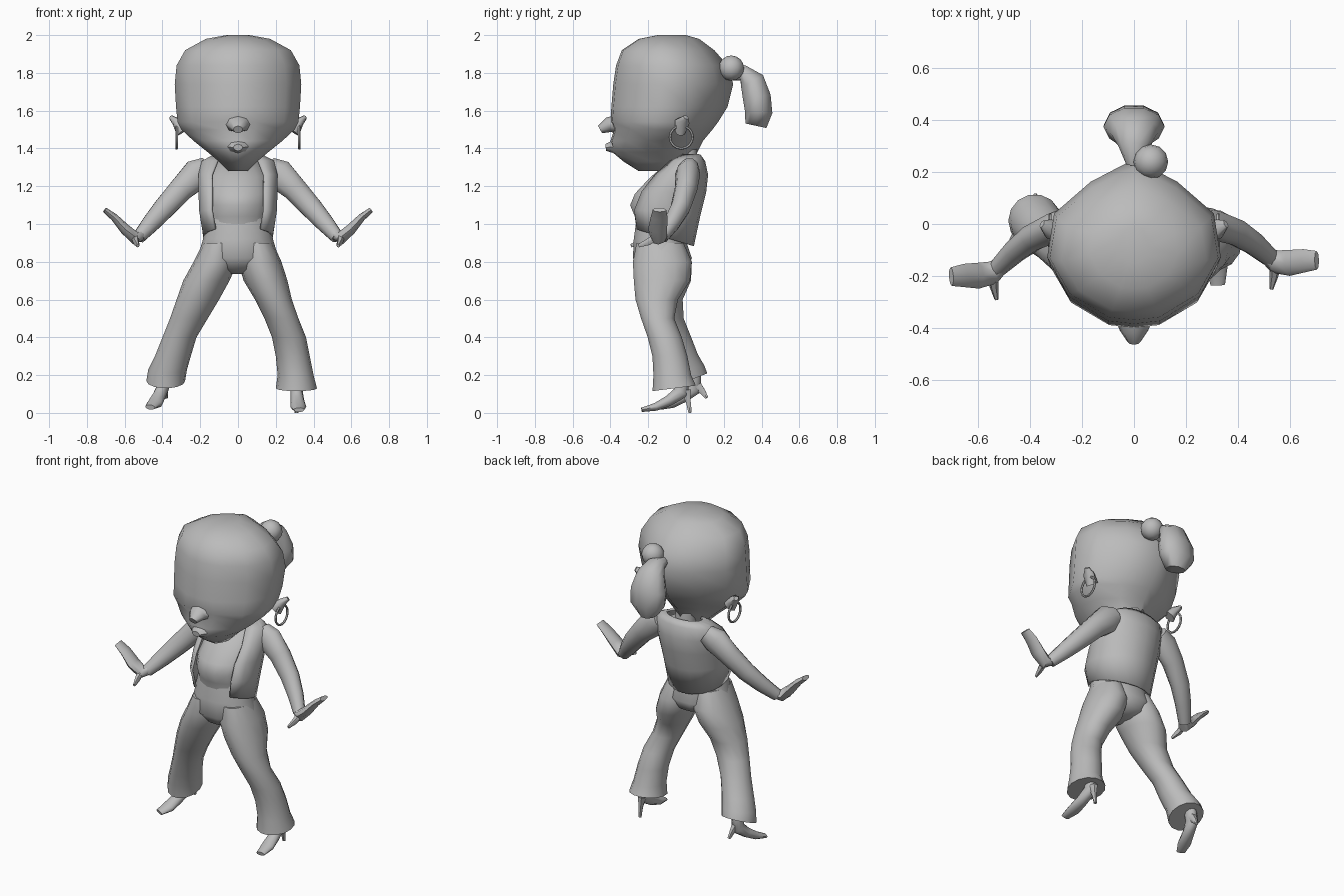
import bpy, math
from mathutils import Vector

if "Cube" in bpy.data.objects:
    bpy.data.objects.remove(bpy.data.objects["Cube"])

grey = bpy.data.materials.new("plain grey")
grey.use_nodes = True
COLOUR = (0.5, 0.5, 0.5, 1)
grey.diffuse_color = COLOUR
grey.node_tree.nodes["Principled BSDF"].inputs["Base Color"].default_value = COLOUR


def finish(ob, name, angle=55):
    ob.name = ob.data.name = name
    ob.data.materials.append(grey)
    bpy.ops.object.select_all(action='DESELECT')
    ob.select_set(True)
    bpy.context.view_layer.objects.active = ob
    bpy.ops.object.mode_set(mode='EDIT')
    bpy.ops.mesh.select_all(action='SELECT')
    bpy.ops.mesh.normals_make_consistent(inside=False)
    bpy.ops.object.mode_set(mode='OBJECT')
    bpy.ops.object.shade_smooth_by_angle(angle=math.radians(angle))
    return ob


def skin(name, rings, closed=True, angle=55):
    """Join rings of points with quads, capping both ends if closed."""
    n, verts, faces = len(rings[0]), [p for r in rings for p in r], []
    for i in range(len(rings) - 1):
        for j in range(n if closed else n - 1):
            k = (j + 1) % n
            faces.append((i * n + j, i * n + k, (i + 1) * n + k, (i + 1) * n + j))
    if closed:
        faces += [tuple(range(n)), tuple(range(len(verts) - n, len(verts)))]
    me = bpy.data.meshes.new(name)
    me.from_pydata(verts, [], faces)
    ob = bpy.data.objects.new(name, me)
    bpy.context.collection.objects.link(ob)
    return finish(ob, name, angle)


def circle(n):
    return [(math.cos(2 * math.pi * i / n), math.sin(2 * math.pi * i / n)) for i in range(n)]


def stack(name, rows, n=14):
    """Level oval rings: z, x min, x max, y min, y max, rise towards the back."""
    rings = []
    for z, x0, x1, y0, y1, rise in rows:
        rings.append([((x0 + x1) / 2 + c * (x1 - x0) / 2, (y0 + y1) / 2 + s * (y1 - y0) / 2,
                       z + rise * s) for c, s in circle(n)])
    return skin(name, rings)


def tube(name, path, ref, n=10):
    """Oval tube: x, y, z, radius along ref, radius across it."""
    pts, rings = [Vector(p[:3]) for p in path], []
    for i, p in enumerate(pts):
        t = (pts[min(i + 1, len(pts) - 1)] - pts[max(i - 1, 0)]).normalized()
        u = Vector(ref)
        u = (u - u.dot(t) * t).normalized()
        v = t.cross(u)
        rings.append([p + u * c * path[i][3] + v * s * path[i][4] for c, s in circle(n)])
    return skin(name, rings)


# Head: kite-like plan, flat across the face and pointed at the back
half = [(0, -1), (.3, -.96), (.76, -.62), (1, -.1), (.92, .4), (.5, .75), (0, 1)]
plan = half + [(-x, y) for x, y in half[-2:0:-1]]
head_rows = [(2, .06, -.15, 0), (1.98, .17, -.25, .07), (1.92, .28, -.34, .15),
             (1.84, .325, -.37, .22), (1.74, .335, -.385, .25), (1.62, .328, -.395, .22),
             (1.54, .32, -.4, .17), (1.5, .3, -.38, .14), (1.44, .235, -.4, .09),
             (1.38, .16, -.39, .06), (1.33, .1, -.33, .04), (1.28, .05, -.25, -.05)]
head = []
for z, rx, yf, yb in head_rows:
    mid = yf + .45 * (yb - yf)
    head.append([(x * rx, mid + y * (mid - yf if y < 0 else yb - mid), z) for x, y in plan])
skin("head", head, angle=70)

# Face bumps
tube("nose", [(0, -.36, 1.53, .075, .05), (0, -.41, 1.525, .055, .04),
              (0, -.455, 1.5, .025, .022)], (1, 0, 0), 8)
tube("lips", [(0, -.37, 1.41, .07, .04), (0, -.425, 1.405, .025, .018)], (1, 0, 0), 8)

# Ponytail and its bobble
tube("ponytail", [(0, .23, 1.79, .03, .03), (0, .3, 1.8, .06, .045), (0, .35, 1.755, .09, .07),
                  (0, .375, 1.67, .118, .078), (0, .385, 1.59, .115, .076),
                  (0, .37, 1.52, .06, .06)], (1, 0, 0))
bpy.ops.mesh.primitive_uv_sphere_add(segments=12, ring_count=8, radius=.067, location=(.065, .24, 1.825))
finish(bpy.context.object, "hair_bobble")

# Ears and hoop earrings
for s, side in ((1, "left"), (-1, "right")):
    tube(side + "_ear", [(s * .29, -.03, 1.49, .03, .04), (s * .325, -.02, 1.54, .04, .025),
                         (s * .355, 0, 1.565, .015, .012)], (0, 1, 0), 8)
    bpy.ops.mesh.primitive_torus_add(major_segments=16, minor_segments=6, major_radius=.06,
                                     minor_radius=.007, location=(s * .325, -.025, 1.46),
                                     rotation=(0, math.pi / 2, 0))
    finish(bpy.context.object, side + "_earring")

# Neck and shirt
stack("neck", [(1.25, -.07, .07, -.06, .07, 0), (1.4, -.06, .06, -.06, .06, 0)], 10)
stack("shirt", [(.97, -.16, .16, -.265, 0, 0), (1.04, -.16, .16, -.275, .02, 0),
                (1.1, -.17, .17, -.3, .05, 0), (1.16, -.175, .175, -.275, .07, 0),
                (1.25, -.16, .16, -.19, .08, 0), (1.33, -.11, .11, -.09, .07, 0)])

# Open waistcoat: z, half width, y front, y back, front opening angle, drop at the back
vest = []
for z, rx, yf, yb, reach, drop in [(.985, .18, -.3, .035, 138, .1), (1.08, .2, -.325, .07, 136, .03),
                                   (1.17, .205, -.28, .1, 138, 0), (1.26, .205, -.2, .11, 138, 0),
                                   (1.33, .19, -.1, .095, 145, 0), (1.365, .12, -.04, .07, 130, 0)]:
    row = []
    for i in range(15):
        a = math.radians(reach) * (i / 7 - 1)
        row.append((rx * math.sin(a), (yf + yb) / 2 + (yb - yf) / 2 * math.cos(a),
                    z - drop * (math.cos(a) + 1) / 2))
    vest.append(row)
waistcoat = skin("waistcoat", vest, closed=False)
shell = waistcoat.modifiers.new("thickness", 'SOLIDIFY')
shell.thickness, shell.offset = .014, 0

# Arms with raised flat hands and a thumb
for s, side, lean in ((1, "left", 0), (-1, "right", .13)):
    def reach(path):
        return [(s * x, y - lean * (x - .22), z, a, b) for x, y, z, a, b in path]
    tube(side + "_arm", reach([(.16, .02, 1.3, .05, .06), (.215, .01, 1.265, .065, .085),
                               (.3, 0, 1.185, .06, .068), (.39, -.03, 1.085, .053, .06),
                               (.46, -.075, 1.005, .045, .05), (.525, -.13, .93, .036, .036)]), (0, 1, 0))
    tube(side + "_hand", reach([(.505, -.12, .945, .03, .03), (.545, -.145, .925, .045, .035),
                                (.6, -.15, .975, .05, .028), (.655, -.142, 1.035, .045, .02),
                                (.705, -.14, 1.075, .036, .014)]), (0, 1, 0), 8)
    tube(side + "_thumb", reach([(.545, -.16, .93, .022, .022), (.54, -.2, .905, .017, .02),
                                 (.53, -.25, .885, .008, .01)]), (1, 0, 0), 6)

# Trousers: hips and two flared legs in mid stride
stack("hips", [(1.03, -.165, .165, -.265, 0, 0), (.92, -.185, .185, -.28, .0, 0),
               (.82, -.215, .215, -.285, .035, 0), (.76, -.13, .13, -.24, .01, 0),
               (.735, -.05, .05, -.18, -.05, 0)])
stack("left_leg", [(.9, .02, .185, -.265, -.01, 0), (.8, .0, .23, -.285, .035, 0),
                   (.7, .03, .262, -.28, .025, 0), (.6, .09, .285, -.27, -.04, 0),
                   (.5, .14, .32, -.24, -.06, 0), (.4, .18, .36, -.205, -.02, 0),
                   (.3, .2, .38, -.18, .01, 0), (.2, .21, .4, -.175, .03, 0),
                   (.13, .2, .418, -.18, .055, .015)])
stack("right_leg", [(.9, -.185, -.02, -.265, -.01, 0), (.8, -.235, 0, -.28, .035, 0),
                    (.7, -.29, -.045, -.26, .03, 0), (.6, -.325, -.1, -.23, -.015, 0),
                    (.5, -.36, -.16, -.19, -.01, 0), (.4, -.4, -.22, -.15, .03, 0),
                    (.3, -.44, -.25, -.125, .065, .01), (.23, -.475, -.27, -.1, .1, .02),
                    (.17, -.485, -.28, -.09, .115, .04)])

# High-heeled shoes
tube("left_shoe", [(.31, -.02, .19, .035, .04), (.31, -.025, .11, .033, .042),
                   (.315, -.09, .065, .036, .03), (.32, -.16, .032, .042, .022),
                   (.323, -.235, .016, .028, .012)], (1, 0, 0))
tube("left_heel", [(.31, 0, .12, .026, .03), (.31, .012, .06, .013, .015),
                   (.31, .022, 0, .01, .01)], (1, 0, 0), 6)
tube("right_shoe", [(-.39, .04, .2, .035, .04), (-.4, .045, .13, .034, .042),
                    (-.42, -.01, .085, .036, .03), (-.44, -.07, .05, .042, .024),
                    (-.465, -.13, .03, .028, .013)], (1, 0, 0))
tube("right_heel", [(-.39, .06, .14, .026, .03), (-.385, .09, .11, .015, .017),
                    (-.38, .11, .08, .01, .01)], (1, 0, 0), 6)
